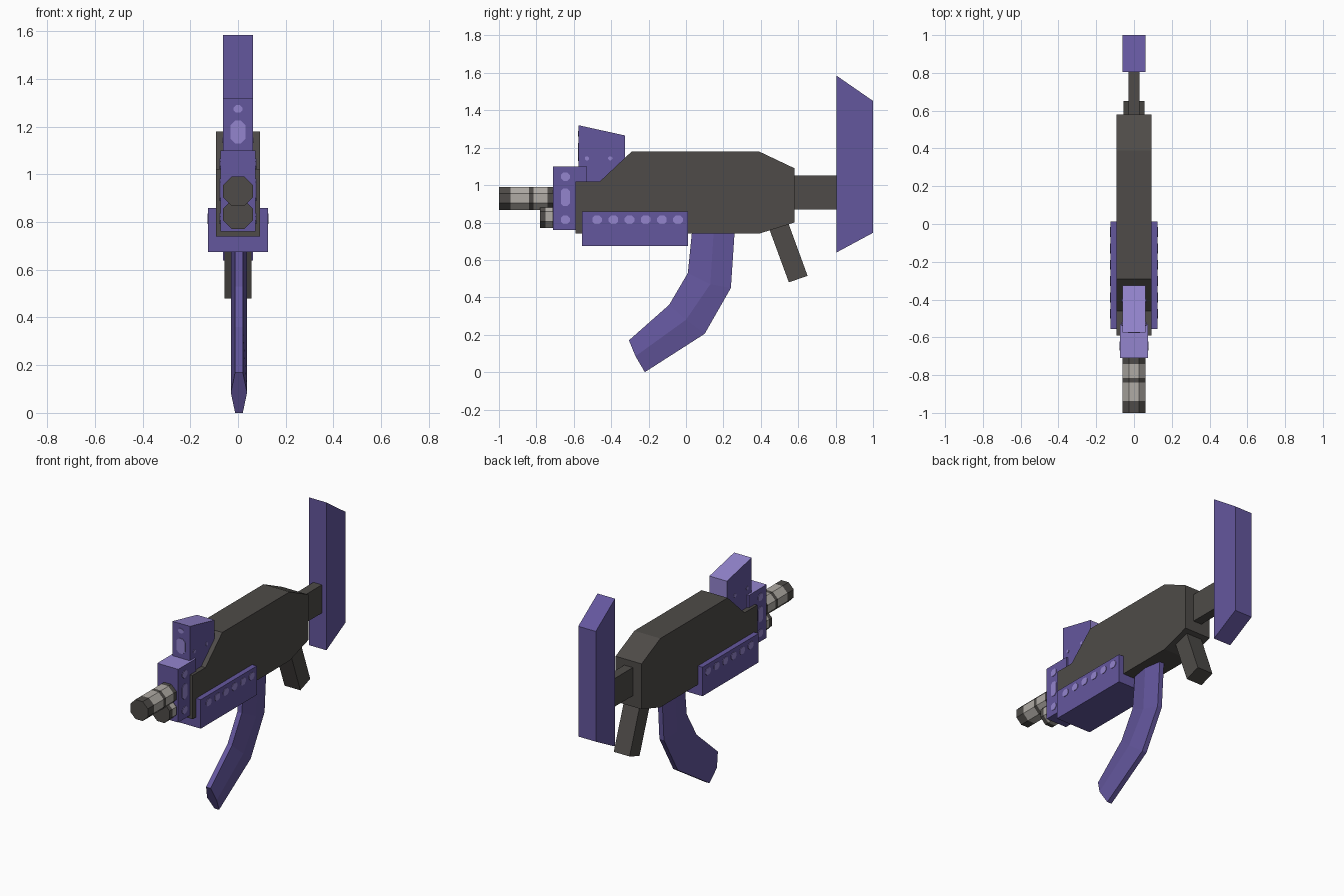
import bpy, bmesh, math
from mathutils import Vector

if "Cube" in bpy.data.objects:
    bpy.data.objects.remove(bpy.data.objects["Cube"])


def material(name, rgb):
    lin = [((c / 255 + 0.055) / 1.055) ** 2.4 for c in rgb]
    m = bpy.data.materials.new(name)
    m.diffuse_color = (*lin, 1)
    m.use_nodes = True
    m.node_tree.nodes["Principled BSDF"].inputs["Base Color"].default_value = m.diffuse_color
    return m


DARK = material("dark grey", (78, 75, 72))
STEEL = material("light steel", (176, 171, 165))
PURPLE = material("purple", (100, 87, 158))
LILAC = material("light lilac", (148, 133, 206))


def finish(name, bm, mats):
    bmesh.ops.recalc_face_normals(bm, faces=bm.faces[:])
    me = bpy.data.meshes.new(name)
    bm.to_mesh(me)
    bm.free()
    for m in mats:
        me.materials.append(m)
    ob = bpy.data.objects.new(name, me)
    bpy.context.collection.objects.link(ob)
    return ob


def loft(name, rings, mats, rule=None):
    """Skin closed rings of points, cap the ends, colour faces by a rule on the normal/centre."""
    bm = bmesh.new()
    vs = [[bm.verts.new(p) for p in r] for r in rings]
    n = len(rings[0])
    for a, b in zip(vs, vs[1:]):
        for i in range(n):
            j = (i + 1) % n
            bm.faces.new((a[i], a[j], b[j], b[i]))
    bm.faces.new(vs[0])
    bm.faces.new(vs[-1])
    bmesh.ops.recalc_face_normals(bm, faces=bm.faces[:])
    bm.normal_update()
    if rule:
        for f in bm.faces:
            f.material_index = int(rule(f.normal, f.calc_center_median()))
    return finish(name, bm, mats)


def side_prism(name, profile, half, mats, rule=None):
    """Extrude a (y, z) profile across x."""
    return loft(name, [[(s * half, y, z) for y, z in profile] for s in (-1, 1)], mats, rule)


def rect(y0, y1, z0, z1):
    return [(y0, z0), (y1, z0), (y1, z1), (y0, z1)]


def lamp(name, centre, w, h, axis):
    """Thin chamfered plate lying on a face whose normal is the x or y axis."""
    c = 0.3 * min(w, h)
    a, b = w / 2, h / 2
    pts = [(-a, -b + c), (-a + c, -b), (a - c, -b), (a, -b + c),
           (a, b - c), (a - c, b), (-a + c, b), (-a, b - c)]
    rings = []
    for t in (-0.003, 0.003):
        rings.append([Vector(centre) + (Vector((t, u, v)) if axis == 'x' else Vector((u, t, v)))
                      for u, v in pts])
    loft(name, rings, [LILAC])


def barrel(name, z, stops, light_bands):
    """Octagonal tube along y with light bands between given stops."""
    r = 0.062 / math.cos(math.pi / 8)
    angles = [math.pi / 8 + k * math.pi / 4 for k in range(8)]
    rings = [[(r * math.cos(t), y, z + r * math.sin(t)) for t in angles] for y in stops]
    loft(name, rings, [DARK, STEEL],
         lambda n, c: abs(n.y) < 0.5 and any(a < c.y < b for a, b in light_bands))


# Receiver body
side_prism("receiver", [(-0.59, 0.74), (-0.59, 1.02), (-0.46, 1.02), (-0.29, 1.18),
                        (0.39, 1.18), (0.58, 1.09), (0.58, 0.80), (0.39, 0.74)], 0.092, [DARK])

# Stock
side_prism("stock_bar", rect(0.56, 0.82, 0.87, 1.05), 0.03, [DARK])
side_prism("stock_plate", [(0.805, 0.64), (1.0, 0.745), (1.0, 1.45), (0.805, 1.585)], 0.062, [PURPLE])

# Rear grip
side_prism("grip", [(0.55, 0.48), (0.65, 0.515), (0.535, 0.83), (0.425, 0.82)], 0.056, [DARK])

# Curved magazine with a ridged six-sided section
front = [(0.035, 0.78), (0.01, 0.53), (-0.09, 0.36), (-0.305, 0.17)]
ridge = [(0.15, 0.78), (0.13, 0.47), (0.0, 0.28), (-0.27, 0.085)]
back = [(0.262, 0.78), (0.24, 0.45), (0.10, 0.205), (-0.22, 0.0)]
rings = []
for f, m, b in zip(front, ridge, back):
    rings.append([(0.004 + x, *p) for x, p in ((-0.016, f), (0.016, f), (0.034, m),
                                               (0.016, b), (-0.016, b), (-0.034, m))])
loft("magazine", rings, [PURPLE])

# Handguard with a row of lamps on each side
side_prism("handguard", rect(-0.555, 0.012, 0.675, 0.86), 0.125, [PURPLE])
for s in (-1, 1):
    for i in range(6):
        lamp("handguard_lamp", (s * 0.125, -0.475 + i * 0.0865, 0.815), 0.052, 0.044, 'x')

# Front block, with a lighter top
side_prism("front_block", rect(-0.71, -0.53, 0.76, 1.10), 0.074, [PURPLE, LILAC],
           lambda n, c: n.z > 0.5)
for s in (-1, 1):
    for z, h in ((1.045, 0.045), (0.935, 0.095), (0.815, 0.045)):
        lamp("block_lamp", (s * 0.074, -0.645, z), 0.048, h, 'x')

# Sight, with lighter top and rear
side_prism("sight", [(-0.575, 1.01), (-0.325, 1.01), (-0.325, 1.265), (-0.575, 1.32)], 0.062,
           [PURPLE, LILAC], lambda n, c: n.z > 0.5 or n.y > 0.5)
lamp("sight_lens", (0, -0.575, 1.178), 0.062, 0.096, 'y')
lamp("sight_lamp", (0, -0.575, 1.275), 0.036, 0.03, 'y')
for s in (-1, 1):
    for y in (-0.53, -0.405):
        lamp("sight_side_lamp", (s * 0.062, y, 1.143), 0.022, 0.022, 'x')

# Barrels
barrel("main_barrel", 0.929, [-1.0, -0.937, -0.84, -0.815, -0.74, -0.70],
       [(-0.937, -0.84), (-0.815, -0.74)])
barrel("lower_barrel", 0.832, [-0.78, -0.752, -0.715, -0.70], [(-0.752, -0.715)])
